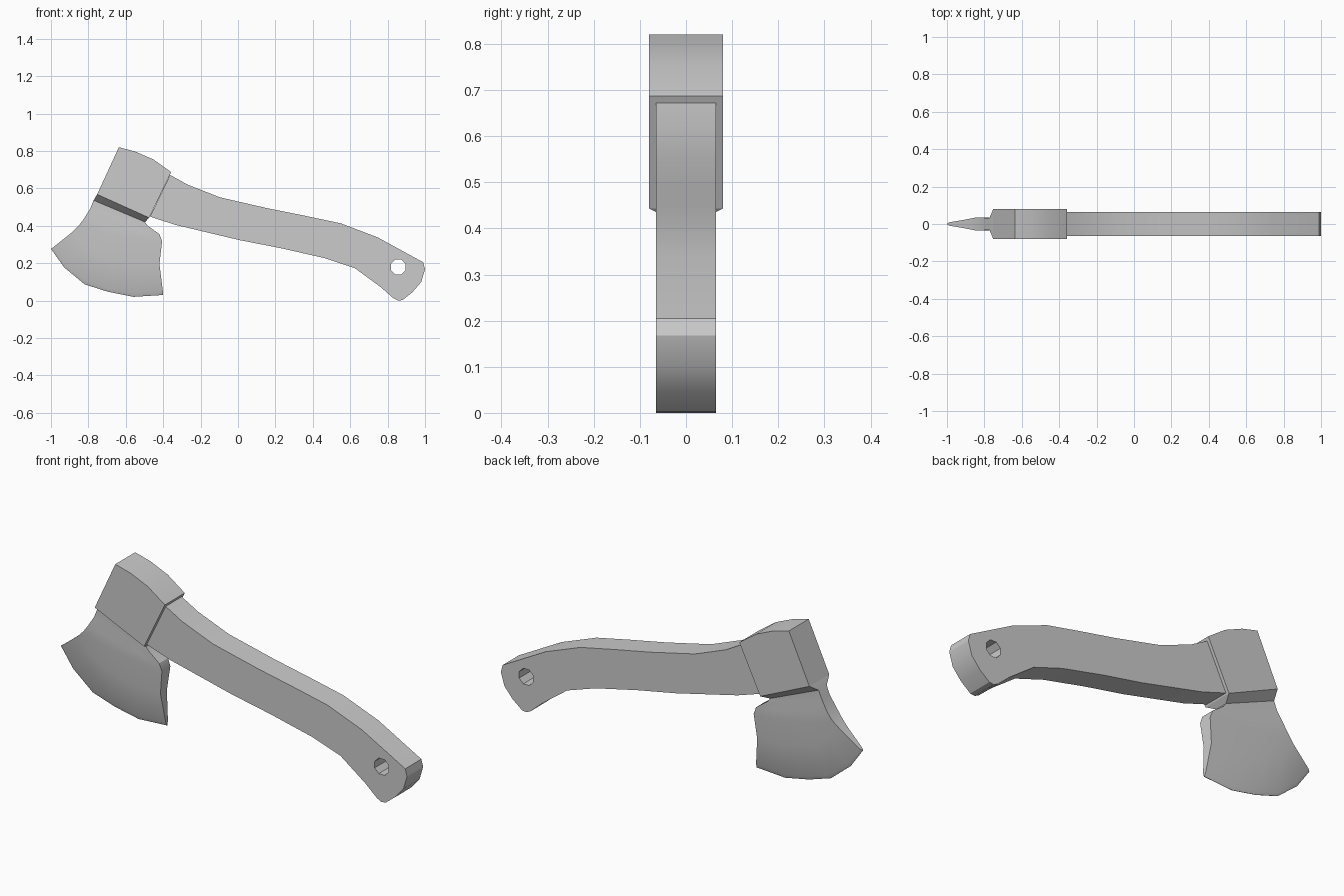
import bpy, bmesh, math
from mathutils import Vector

if "Cube" in bpy.data.objects:
    bpy.data.objects.remove(bpy.data.objects["Cube"])


def finish(name, bm, angle=30):
    bmesh.ops.remove_doubles(bm, verts=bm.verts, dist=1e-4)
    bmesh.ops.recalc_face_normals(bm, faces=bm.faces)
    me = bpy.data.meshes.new(name)
    bm.to_mesh(me)
    bm.free()
    ob = bpy.data.objects.new(name, me)
    bpy.context.collection.objects.link(ob)
    bpy.ops.object.select_all(action='DESELECT')
    ob.select_set(True)
    bpy.context.view_layer.objects.active = ob
    bpy.ops.object.shade_smooth_by_angle(angle=math.radians(angle))
    return ob


def plate(name, outlines, half):
    """Extrude x-z outlines (first is outer, the rest are holes) along y."""
    bm = bmesh.new()
    edges = []
    for pts in outlines:
        vs = [bm.verts.new((x, -half, z)) for x, z in pts]
        edges += [bm.edges.new((vs[i - 1], vs[i])) for i in range(len(vs))]
    bmesh.ops.triangle_fill(bm, edges=edges, use_beauty=True, use_dissolve=False,
                            normal=(0, -1, 0))
    ret = bmesh.ops.extrude_face_region(bm, geom=bm.faces[:], use_keep_orig=True)
    top = [g for g in ret["geom"] if isinstance(g, bmesh.types.BMVert)]
    bmesh.ops.translate(bm, verts=top, vec=(0, 2 * half, 0))
    return finish(name, bm)


# Curved handle with an octagonal hanging hole
handle = [(-.363, .672), (-.27, .62), (-.096, .552), (.16, .493), (.36, .453),
          (.55, .413), (.747, .338), (.99, .205), (1.0, .168), (.98, .10),
          (.933, .045), (.88, .003), (.855, 0), (.83, .013), (.763, .072),
          (.625, .173), (.464, .227), (.23, .28), (.01, .323), (-.336, .405),
          (-.47, .449)]
hole = [(.857 + .043 * math.cos(math.pi * (i + .5) / 4),
         .18 + .043 * math.sin(math.pi * (i + .5) / 4)) for i in range(8)]
plate("handle", [handle, hole], .065)

# Head block that holds the handle
plate("head_block", [[(-.637, .82), (-.55, .797), (-.453, .755), (-.357, .687),
                      (-.475, .443), (-.753, .568)]], .08)

# Blade rows: left point, right point, half thickness, share of edge curvature
rows = [((-.753, .568), (-.475, .443), .08, 0),
        ((-.772, .536), (-.497, .42), .033, 0),
        ((-.79, .492), (-.485, .402), .032, 0),
        ((-.822, .44), (-.42, .355), .036, .08),
        ((-.85, .402), (-.406, .317), .034, .2),
        ((-.888, .365), (-.42, .195), .026, .6),
        ((-.988, .285), (-.402, .05), .009, .97),
        ((-1.0, .277), (-.40, .03), .001, 1)]
edge = [Vector(p) for p in [(-1.0, .277), (-.93, .178), (-.82, .087),
                            (-.695, .047), (-.56, .02), (-.40, .03)]]
us = [(e - edge[0]).dot(edge[-1] - edge[0]) / (edge[-1] - edge[0]).length_squared
      for e in edge]
bm = bmesh.new()
sides = []
for s in (-1, 1):
    grid = []
    for left, right, t, bulge in rows:
        left, right = Vector(left), Vector(right)
        line = []
        for u, e in zip(us, edge):
            p = left.lerp(right, u) + bulge * (e - edge[0].lerp(edge[-1], u))
            line.append(bm.verts.new((p.x, s * t, p.y)))
        grid.append(line)
    for a, b in zip(grid, grid[1:]):
        for j in range(len(us) - 1):
            bm.faces.new((a[j], a[j + 1], b[j + 1], b[j]))
    # border loop running down the left, along the edge and up the right
    sides.append([r[0] for r in grid] + grid[-1][1:-1] + [r[-1] for r in grid[::-1]]
                 + grid[0][-2:0:-1])
f, k = sides
for i in range(len(f)):
    if i < len(f) - len(us) + 1:
        bm.faces.new((f[i], f[i + 1], k[i + 1], k[i]))
bmesh.ops.holes_fill(bm, edges=bm.edges[:], sides=0)
finish("blade", bm)
